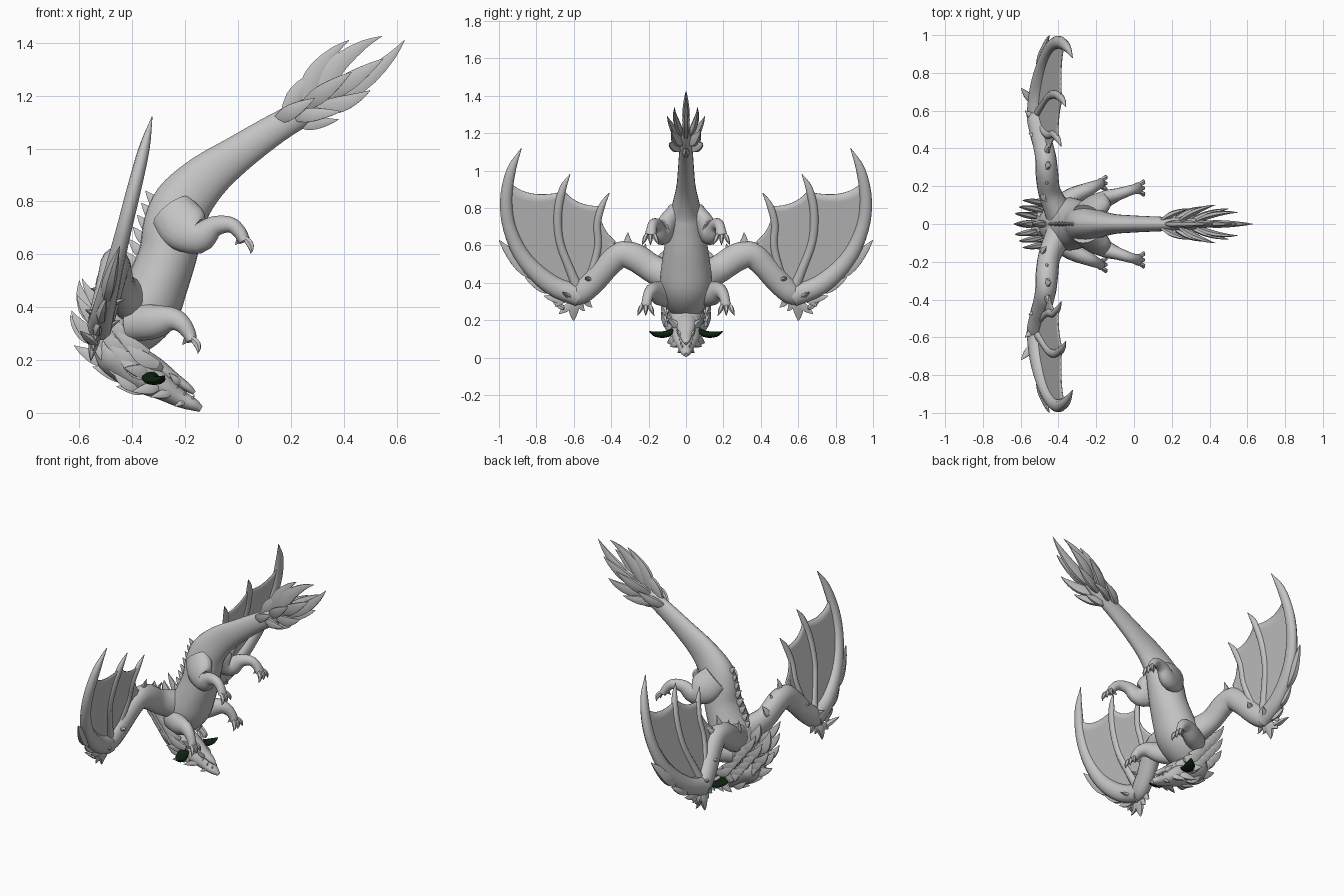
import bpy, bmesh, math
from mathutils import Vector

if "Cube" in bpy.data.objects:
    bpy.data.objects.remove(bpy.data.objects["Cube"])


def material(name, rgb):
    m = bpy.data.materials.new(name)
    m.use_nodes = True
    m.diffuse_color = (*rgb, 1)
    m.node_tree.nodes["Principled BSDF"].inputs["Base Color"].default_value = (*rgb, 1)
    return m


HIDE = material("grey hide", (0.55, 0.55, 0.55))
HORN = material("dark green horn", (0.004, 0.016, 0.005))
X, Y, Z = Vector((1, 0, 0)), Vector((0, 1, 0)), Vector((0, 0, 1))


def spline(points, steps):
    """Smooth curve through points of any dimension."""
    p = [Vector(q) for q in points]
    p = [p[0] * 2 - p[1]] + p + [p[-1] * 2 - p[-2]]
    out = []
    for i in range(1, len(p) - 2):
        a, b, c, d = p[i - 1:i + 3]
        for k in range(steps):
            t = k / steps
            out.append((b * 2 + (c - a) * t + (a * 2 - b * 5 + c * 4 - d) * t * t
                        + (b * 3 - a - c * 3 + d) * t ** 3) * 0.5)
    return out + [p[-2]]


def add_tube(bm, points, ref=Y, sides=12, steps=4):
    """Loft ellipses along a path; each point is x, y, z, radius along ref, other radius."""
    path = spline(points, steps)
    rings = []
    for i, q in enumerate(path):
        ahead, behind = path[min(i + 1, len(path) - 1)], path[max(i - 1, 0)]
        tangent = (ahead.xyz - behind.xyz).normalized()
        u = (ref - tangent * ref.dot(tangent)).normalized()
        v = tangent.cross(u)
        ring = []
        for k in range(sides):
            a = math.tau * k / sides
            ring.append(bm.verts.new(q.xyz + u * math.cos(a) * max(q[3], 0.001)
                                     + v * math.sin(a) * max(q[4], 0.001)))
        rings.append(ring)
    for r, s in zip(rings, rings[1:]):
        for k in range(sides):
            j = (k + 1) % sides
            bm.faces.new((r[k], r[j], s[j], s[k]))
    bm.faces.new(rings[0])
    bm.faces.new(rings[-1])


def add_leaf(bm, base, tip, width, thick, bend=(0, 0, 0), ref=Y):
    """Pointed blade with a swollen middle."""
    base, tip, bend = Vector(base), Vector(tip), Vector(bend)
    pts = []
    for t, r in ((0, .6), (.25, 1), (.5, .9), (.8, .45), (1, .02)):
        c = base.lerp(tip, t) + bend * 4 * t * (1 - t)
        pts.append((*c, thick * r, width * r))
    add_tube(bm, pts, ref, sides=6, steps=2)


def finish(name, bm, mat=HIDE, mirror=False):
    bmesh.ops.recalc_face_normals(bm, faces=bm.faces)
    me = bpy.data.meshes.new(name)
    bm.to_mesh(me)
    bm.free()
    me.materials.append(mat)
    me.shade_smooth()
    me.set_sharp_from_angle(angle=math.radians(50))
    ob = bpy.data.objects.new(name, me)
    bpy.context.scene.collection.objects.link(ob)
    if mirror:
        mod = ob.modifiers.new("Mirror", "MIRROR")
        mod.use_axis = (False, True, False)
        mod.use_mirror_merge = False
    return ob


def tube(name, points, ref=Y, mat=HIDE, mirror=False, sides=16):
    bm = bmesh.new()
    add_tube(bm, points, ref, sides)
    return finish(name, bm, mat, mirror)


def leaves(name, specs, mirror=False, ref=Y):
    bm = bmesh.new()
    for s in specs:
        add_leaf(bm, *s, ref=ref)
    return finish(name, bm, HIDE, mirror)


# Body and tail, from tail end to chest (x, z, half width, half depth)
body = [(.44, 1.26, .012, .015), (.3, 1.165, .03, .045), (.15, 1.08, .038, .056),
        (0, .98, .045, .07), (-.12, .89, .055, .09), (-.21, .79, .08, .11),
        (-.245, .7, .1, .115), (-.265, .6, .115, .11), (-.3, .5, .13, .115),
        (-.345, .4, .14, .125), (-.4, .32, .125, .11), (-.44, .26, .09, .08)]
tube("body_and_tail", [(x, 0, z, a, b) for x, z, a, b in body], sides=24)

# Neck, skull and jaws
neck = [(-.52, .27, .05, .05), (-.47, .235, .09, .085), (-.4, .18, .085, .085),
        (-.34, .135, .08, .07), (-.28, .095, .068, .05), (-.22, .055, .042, .034),
        (-.17, .032, .03, .024), (-.14, .014, .012, .012)]
tube("neck_and_skull", [(x, 0, z, a, b) for x, z, a, b in neck], sides=20)
jaw = [(-.39, .21, .06, .05), (-.31, .175, .055, .035), (-.24, .13, .036, .022),
       (-.19, .095, .024, .016), (-.165, .075, .008, .008)]
tube("lower_jaw", [(x, 0, z, a, b) for x, z, a, b in jaw])
leaves("teeth", [((-.27 + .03 * i, .045 - .008 * i, .085 - .017 * i),
                  (-.255 + .03 * i, .043 - .008 * i, .12 - .017 * i), .007, .006)
                 for i in range(4)], True)
leaves("brow_and_cheek_spikes", [
    ((-.25, .04, .08), (-.33, .085, .06), .02, .014), ((-.3, .06, .1), (-.4, .1, .08), .025, .015),
    ((-.29, .04, .16), (-.36, .1, .21), .025, .015), ((-.33, .06, .15), (-.43, .12, .17), .03, .015),
    ((-.22, .025, .11), (-.26, .05, .15), .015, .01), ((-.2, .025, .045), (-.24, .045, .025), .012, .01)], True)

# Dark side horns
tube("side_horn", [(-.335, .06, .145, .016, .028), (-.325, .11, .125, .018, .036),
                   (-.3, .16, .125, .014, .028), (-.28, .195, .14, .002, .004)], Z, HORN, True)

# Mane of overlapping spikes around the neck
mane = []
for i in range(5):
    x, z = -.36 - .04 * i, .1 + .045 * i
    for j in range(3):
        y = .035 + .035 * j
        mane.append(((x + .03 * j, y, z + .04 * j),
                     (x - .11 + .02 * j, y + .02, z + .06 + .06 * j + .012 * i), .03, .016, (-.012, .005, -.012)))
leaves("neck_mane", mane, True)
leaves("crest", [
    ((-.5, 0, .34), (-.6, 0, .5), .04, .02, (-.025, 0, -.02)),
    ((-.51, 0, .28), (-.635, 0, .37), .035, .02, (-.015, 0, -.02)),
    ((-.48, 0, .2), (-.62, 0, .255), .035, .02, (0, 0, -.012)),
    ((-.42, 0, .13), (-.55, 0, .175), .03, .02), ((-.35, 0, .085), (-.46, 0, .1), .025, .015),
    ((-.46, 0, .38), (-.53, 0, .52), .035, .02, (-.015, 0, 0))])

# Row of small spikes along the back
back = []
for i in range(8):
    t = i / 7
    x, z = -.43 + .11 * t, .46 + .32 * t
    back.append(((x + .02, 0, z), (x - .03, 0, z + .06), .022, .012))
leaves("back_spikes", back)

# Tail fan of leaf blades
leaves("tail_fan_centre", [
    ((.33, 0, 1.18), (.63, 0, 1.41), .04, .02, (.02, 0, -.02)),
    ((.3, 0, 1.19), (.545, 0, 1.425), .042, .02, (-.03, 0, .025)),
    ((.25, 0, 1.17), (.42, 0, 1.41), .04, .02, (-.03, 0, .015)),
    ((.18, 0, 1.14), (.34, 0, 1.31), .035, .02, (-.015, 0, .01)),
    ((.22, 0, 1.1), (.38, 0, 1.11), .03, .02, (0, 0, -.008))])
leaves("tail_fan_side", [
    ((.15, .02, 1.11), (.29, .08, 1.19), .032, .016, (0, .01, 0)),
    ((.21, .02, 1.12), (.39, .09, 1.14), .03, .016, (0, .015, 0)),
    ((.25, .02, 1.16), (.43, .1, 1.29), .036, .016, (0, .012, 0)),
    ((.3, .02, 1.15), (.5, .08, 1.22), .035, .016, (.01, .01, -.01)),
    ((.34, .02, 1.2), (.55, .06, 1.34), .038, .016, (0, .015, 0))], True)

# Legs with clawed feet
legs = {
    "hind_leg": [(-.25, .05, .76, .06, .09), (-.2, .1, .7, .055, .095), (-.145, .135, .665, .045, .062),
                 (-.09, .155, .705, .034, .04), (-.03, .175, .712, .028, .03),
                 (.005, .185, .685, .027, .026), (.025, .19, .65, .032, .022)],
    "front_leg": [(-.4, .09, .34, .06, .07), (-.32, .145, .345, .05, .065), (-.25, .18, .355, .038, .045),
                  (-.21, .2, .335, .03, .034), (-.185, .21, .3, .026, .026), (-.175, .215, .272, .03, .02)]}
for name, path in legs.items():
    tube(name, path, mirror=True)
    end = Vector(path[-1][:3])
    toes = []
    for side in (-1, 0, 1):
        start = end + Vector((0, side * .018, .012))
        toes.append((start, end + Vector((.022, side * .045, -.048)), .015, .013, (.012, 0, 0)))
    toes.append((end + Vector((-.01, 0, .02)), end + Vector((-.035, -.02, -.015)), .012, .01))
    leaves(name + "_claws", toes, True)


# Wings lie in one leaning plane
def wing_pt(y, z, shift=0):
    return (-.53 + .25 * (z - .3) + shift, y, z)


arm = [(.06, .42, .1, .09), (.17, .47, .04, .075), (.27, .535, .01, .075), (.35, .55, 0, .07),
       (.42, .49, 0, .066), (.49, .41, 0, .064), (.56, .345, 0, .06), (.61, .31, 0, .035)]
tube("wing_arm", [(*wing_pt(y, z, s), r * .8, r) for y, z, s, r in arm], X, HIDE, True)

fingers = {
    "inner": [(.54, .36, .025), (.5, .47, .022), (.47, .6, .02), (.475, .71, .02), (.45, .81, .018), (.41, .88, .002)],
    "middle": [(.57, .35, .03), (.62, .47, .024), (.675, .62, .022), (.685, .77, .023), (.66, .9, .02), (.62, .98, .002)],
    "outer": [(.57, .33, .06), (.72, .39, .055), (.86, .52, .045), (.94, .68, .037),
              (.962, .84, .034), (.935, 1.0, .026), (.88, 1.12, .002)]}
for name, pts in fingers.items():
    tube("wing_finger_" + name, [(*wing_pt(y, z), r * .8, r) for y, z, r in pts], X, HIDE, True, 10)


# Scalloped skin between neighbouring fingers
def membrane(name, left, right, reach, sag, rows=14, cols=10):
    a, b = [spline([wing_pt(p[0], p[1]) for p in f], 8) for f in (left, right)]

    def at(path, t):
        f = t * (len(path) - 1)
        i = min(int(f), len(path) - 2)
        return path[i].lerp(path[i + 1], f - i)

    bm = bmesh.new()
    grid = []
    for i in range(rows + 1):
        line = []
        for j in range(cols + 1):
            s = j / cols
            t = i / rows * reach * (1 - sag * 4 * s * (1 - s))
            line.append(bm.verts.new(at(a, t).lerp(at(b, t), s)))
        grid.append(line)
    for i in range(rows):
        for j in range(cols):
            bm.faces.new((grid[i][j], grid[i][j + 1], grid[i + 1][j + 1], grid[i + 1][j]))
    ob = finish(name, bm, HIDE, True)
    solid = ob.modifiers.new("Thickness", "SOLIDIFY")
    solid.thickness = .006
    solid.offset = 0


elbow_edge = [(.54, .36), (.48, .44), (.43, .52), (.39, .59), (.37, .64), (.36, .68)]
membrane("wing_skin_inner", elbow_edge, fingers["inner"], .72, .08)
membrane("wing_skin_middle", fingers["inner"], fingers["middle"], .8, .07)
membrane("wing_skin_outer", fingers["middle"], fingers["outer"], .77, .06)

# Blades and claws on the wing (base y z, tip y z, width)
blades = [(.8, .43, 1.0, .63, .045), (.7, .36, .86, .43, .035), (.62, .32, .76, .33, .03),
          (.59, .32, .6, .195, .032), (.6, .3, .68, .235, .022), (.54, .33, .5, .27, .022),
          (.57, .31, .54, .25, .02), (.64, .33, .7, .275, .02), (.3, .59, .31, .67, .025),
          (.36, .58, .42, .64, .025), (.22, .53, .215, .61, .025), (.15, .5, .12, .57, .025)]
leaves("wing_blades", [(wing_pt(a, b), wing_pt(c, d), w, w * .6, (-.008, .006, -.008))
                       for a, b, c, d, w in blades], True, X)
leaves("wing_knuckle_spikes", [
    (wing_pt(.45 + .05 * i, .46 - .05 * i), wing_pt(.48 + .06 * i, .47 - .04 * i, -.07 + .14 * (i % 2)), .022, .016)
    for i in range(5)], True, Z)
